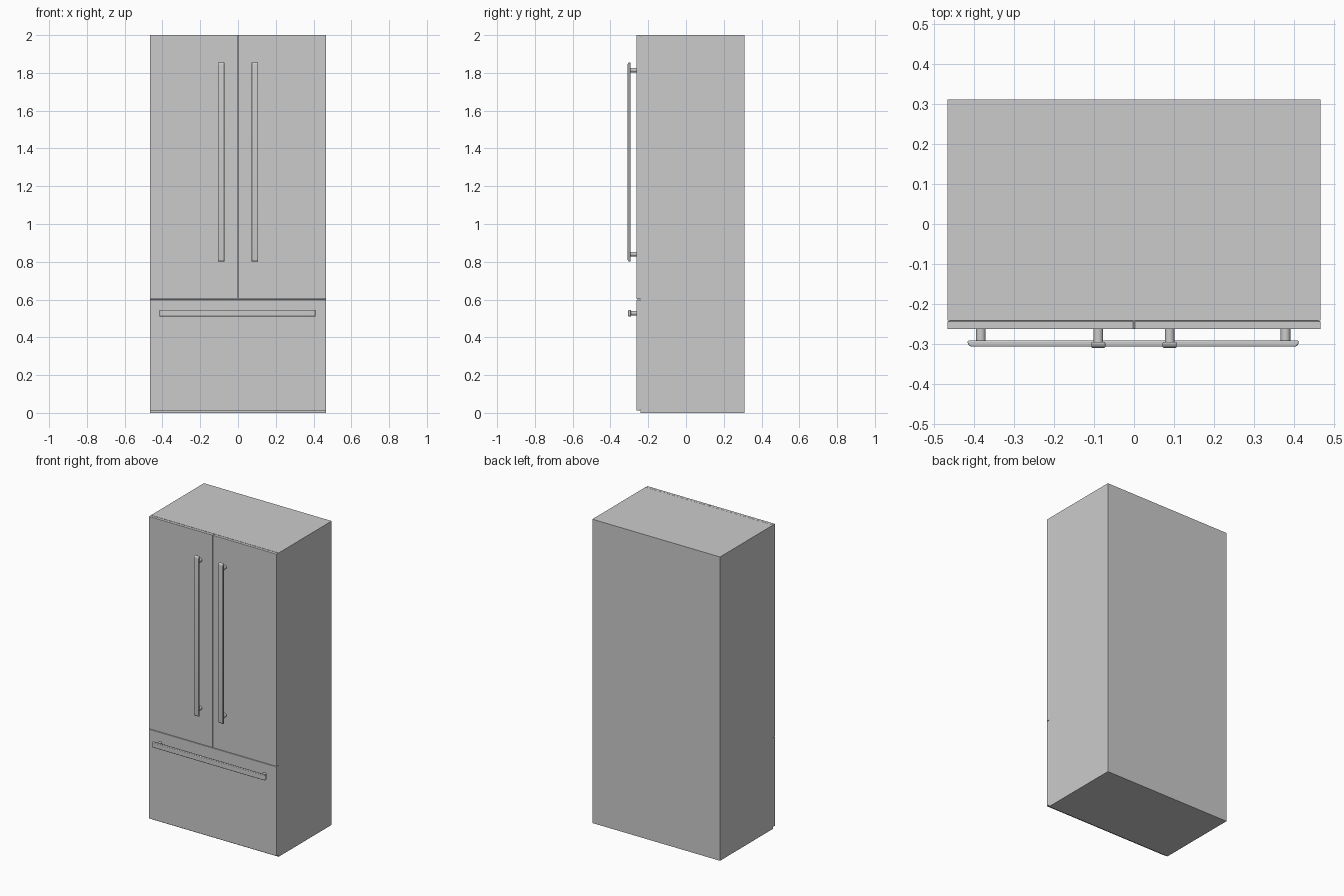
import bpy, bmesh, math
from mathutils import Matrix, Vector

if "Cube" in bpy.data.objects:
    bpy.data.objects.remove(bpy.data.objects["Cube"])


def finish(name, bm, bevel=0.0, smooth=False):
    bmesh.ops.recalc_face_normals(bm, faces=bm.faces)
    mesh = bpy.data.meshes.new(name)
    bm.to_mesh(mesh)
    bm.free()
    ob = bpy.data.objects.new(name, mesh)
    bpy.context.collection.objects.link(ob)
    if bevel:
        mod = ob.modifiers.new("edge_bevel", 'BEVEL')
        mod.width = bevel
        mod.segments = 2
        mod.limit_method = 'ANGLE'
        mod.angle_limit = math.radians(40)
    if smooth:
        bpy.ops.object.select_all(action='DESELECT')
        ob.select_set(True)
        bpy.context.view_layer.objects.active = ob
        bpy.ops.object.shade_smooth_by_angle(angle=math.radians(35))
    return ob


def box(name, lo, hi, bevel=0.0):
    lo, hi = Vector(lo), Vector(hi)
    bm = bmesh.new()
    bmesh.ops.create_cube(bm, size=1)
    bmesh.ops.transform(bm, verts=bm.verts,
                        matrix=Matrix.Translation((lo + hi) / 2) @ Matrix.Diagonal((*(hi - lo), 1)))
    return finish(name, bm, bevel)


def handle(name, center, length, post_offset, front, vertical):
    # Flat bar with rounded front ends, extruded across its width
    back, r, half_w = front + 0.015, 0.012, 0.0175
    h = length / 2
    pts = [(h, back)]
    for i in range(7):
        a = math.radians(90 * i / 6)
        pts.append((h - r + r * math.cos(a), front + r - r * math.sin(a)))
    pts += [(-u, y) for u, y in reversed(pts)]
    turn = Matrix.Rotation(math.radians(-90), 4, 'Y') if vertical else Matrix.Identity(4)
    place = Matrix.Translation((center[0], 0, center[1])) @ turn
    bm = bmesh.new()
    face = bm.faces.new([bm.verts.new((u, y, -half_w)) for u, y in pts])
    ext = bmesh.ops.extrude_face_region(bm, geom=[face])
    bmesh.ops.translate(bm, vec=(0, 0, 2 * half_w),
                        verts=[v for v in ext["geom"] if isinstance(v, bmesh.types.BMVert)])
    bmesh.ops.transform(bm, matrix=place, verts=bm.verts)
    finish(name + "_bar", bm, 0.003, True)
    # Round standoff posts joining the bar to the panel
    for i, s in enumerate((-1, 1)):
        bm = bmesh.new()
        y0, y1 = back - 0.003, -0.258
        bmesh.ops.create_cone(bm, cap_ends=True, segments=20, radius1=0.012, radius2=0.012,
                              depth=y1 - y0,
                              matrix=place @ Matrix.Translation((s * post_offset, (y0 + y1) / 2, 0))
                              @ Matrix.Rotation(math.radians(90), 4, 'X'))
        finish(f"{name}_post_{i + 1}", bm, 0, True)


# Cabinet
box("cabinet", (-0.465, -0.241, 0), (0.465, 0.31, 2.0))

# Upper doors and their upright handles
for side, s in (("left", -1), ("right", 1)):
    xs = sorted((s * 0.0015, s * 0.465))
    box(f"{side}_door", (xs[0], -0.262, 0.602), (xs[1], -0.2425, 2.0), 0.0015)
    handle(f"{side}_door_handle", (s * 0.089, 1.328), 1.055, 0.487, -0.309, True)

# Freezer drawer and its level handle
box("drawer_front", (-0.465, -0.262, 0.012), (0.465, -0.2425, 0.599), 0.0015)
handle("drawer_handle", (-0.002, 0.528), 0.826, 0.38, -0.306, False)

# Hidden mounting strips filling the seam behind the panels
box("door_gasket", (-0.46, -0.245, 0.606), (0.46, -0.24, 1.995))
box("drawer_gasket", (-0.46, -0.245, 0.017), (0.46, -0.24, 0.594))
